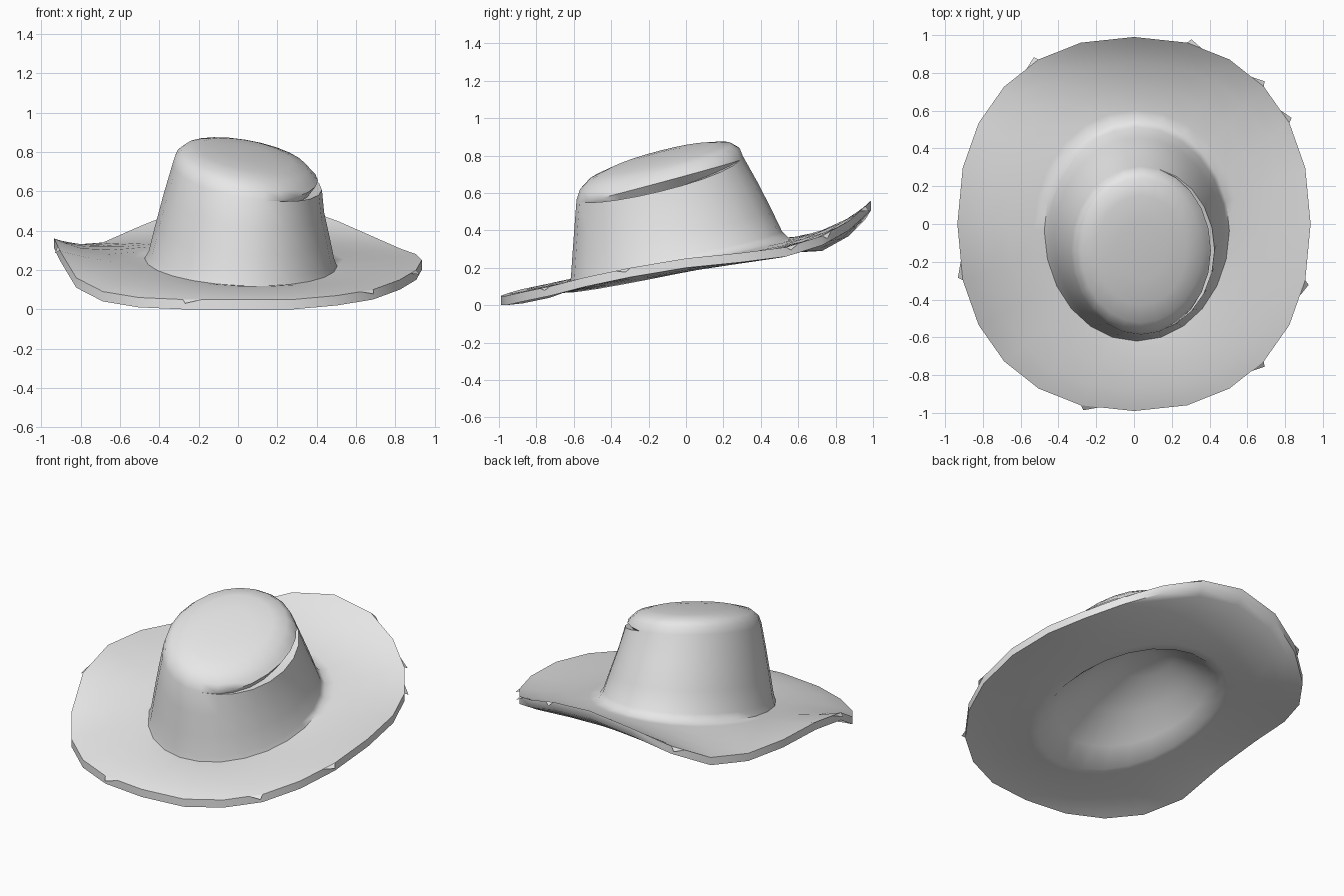
import bpy
import bmesh
from math import sin, cos, pi, radians, copysign
from mathutils import Vector

cube = bpy.data.objects.get("Cube")
if cube:
    bpy.data.objects.remove(cube, do_unlink=True)

SIDES = 24
STEP = 2 * pi / SIDES
BRIM_THICKNESS = Vector((0, 0, .05))

felt = bpy.data.materials.new("grey felt")
felt.use_nodes = True
felt.diffuse_color = (0.8, 0.8, 0.8, 1)
felt.node_tree.nodes["Principled BSDF"].inputs["Base Color"].default_value = felt.diffuse_color

# Height of the wavy brim edge, anticlockwise from the hat's left side
EDGE_HEIGHTS = [.25, .28, .31, .37, .45, .53, .56, .51, .42, .34, .33, .35,
                .36, .30, .16, .09, .06, .05, .05, .05, .07, .10, .15, .20]


def ring(center, radii, height, power=2.0):
    """Loop of points round an oval, with a height for each angle."""
    points = []
    for i in range(SIDES):
        a = i * STEP
        c, s = cos(a), sin(a)
        x = copysign(abs(c) ** (2 / power), c)
        y = copysign(abs(s) ** (2 / power), s)
        points.append(Vector((center[0] + radii[0] * x,
                              center[1] + radii[1] * y, height(i, a))))
    return points


def blend(first, second, t, lift):
    """Loop between two loops, with its own share of the height."""
    out = [p.lerp(q, t) for p, q in zip(first, second)]
    for v, p, q in zip(out, first, second):
        v.z = p.z + (q.z - p.z) * lift
    return out


def crease(i):
    """Strength of the fold, which opens only on the hat's left side."""
    return max(0.0, (cos(i * STEP - radians(5)) - .35) / .65)


def add_object(name, bm):
    mesh = bpy.data.meshes.new(name)
    bm.to_mesh(mesh)
    bm.free()
    mesh.materials.append(felt)
    obj = bpy.data.objects.new(name, mesh)
    bpy.context.collection.objects.link(obj)
    return obj


# Main outlines: brim edge, crown foot and tilted crown rim
edge = ring((0, 0), (.935, .99), lambda i, a: EDGE_HEIGHTS[i], 2.25)
foot = ring((.015, -.035), (.49, .585), lambda i, a: .24 - .02 * cos(a) + .12 * sin(a))
rim = ring((.037, -.14), (.37, .445), lambda i, a: .68 - .06 * cos(a) + .115 * sin(a))
middle = Vector((.037, -.14, .68))

brim = [edge] + [blend(edge, foot, t, h) for t, h in
                 ((.1, .2), (.3, .5), (.6, .8), (.88, .97))] + [foot]

# Crown wall
crown = [blend(foot, rim, t, h) for t, h in ((.15, .08), (.38, .35), (.68, .68))]

# Open fold between the wall and the top, closing towards the other side
lip, fold, cap = [], [], []
for i, p in enumerate(rim):
    out = Vector((p.x - middle.x, p.y - middle.y, 0)).normalized()
    up = Vector((0, 0, 1))
    g = crease(i)
    lip.append(p + g * (out * .02 - up * .012))
    fold.append(p - g * (out * .045 + up * .02))
    cap.append(p + g * up * .035)
crown += [lip, fold, cap]

# Domed top
for s, bulge in ((.96, .048), (.86, .084), (.65, .107), (.35, .117)):
    crown.append([middle.lerp(p, s) + Vector((0, 0, bulge)) for p in rim])

# Underside: brim lining running into a shallow bowl, deepest towards the back
lining = [[p - BRIM_THICKNESS for p in loop] for loop in brim]
hollow = Vector((0, .18, .48))
bowl = [blend(lining[-1], [hollow] * SIDES, t, h)
        for t, h in ((.15, .25), (.4, .6), (.7, .9))]

# Skin all loops from the top of the dome, over the edge, to the bowl
loops = crown[::-1] + brim[::-1] + lining + bowl
bm = bmesh.new()
verts = [[bm.verts.new(p) for p in loop] for loop in loops]
for one, two in zip(verts, verts[1:]):
    for i in range(SIDES):
        j = (i + 1) % SIDES
        bm.faces.new((one[i], two[i], two[j], one[j]))
for loop, tip in ((verts[0], middle + Vector((0, 0, .12))), (verts[-1], hollow)):
    peak = bm.verts.new(tip)
    for i in range(SIDES):
        bm.faces.new((loop[i], loop[(i + 1) % SIDES], peak))
bmesh.ops.remove_doubles(bm, verts=bm.verts[:], dist=.0005)
bmesh.ops.recalc_face_normals(bm, faces=bm.faces[:])
hat = add_object("hat_shell", bm)

bpy.context.view_layer.objects.active = hat
hat.select_set(True)
bpy.ops.object.shade_smooth_by_angle(angle=radians(60))

# Small torn tips along the brim edge
bm = bmesh.new()
for index, turn in ((2, 1), (3, 1), (5, -1), (8, 1), (13, -1), (17, 1), (21, -1), (23, -1)):
    start = edge[index]
    along = (edge[(index + turn) % SIDES] - start) * .35
    out = Vector((start.x, start.y, 0)).normalized() * .025
    tip = start + along * .2 + out - Vector((0, 0, .02))
    bm.faces.new([bm.verts.new(p) for p in (start, tip, start + along)])
add_object("torn_brim_tips", bm)
